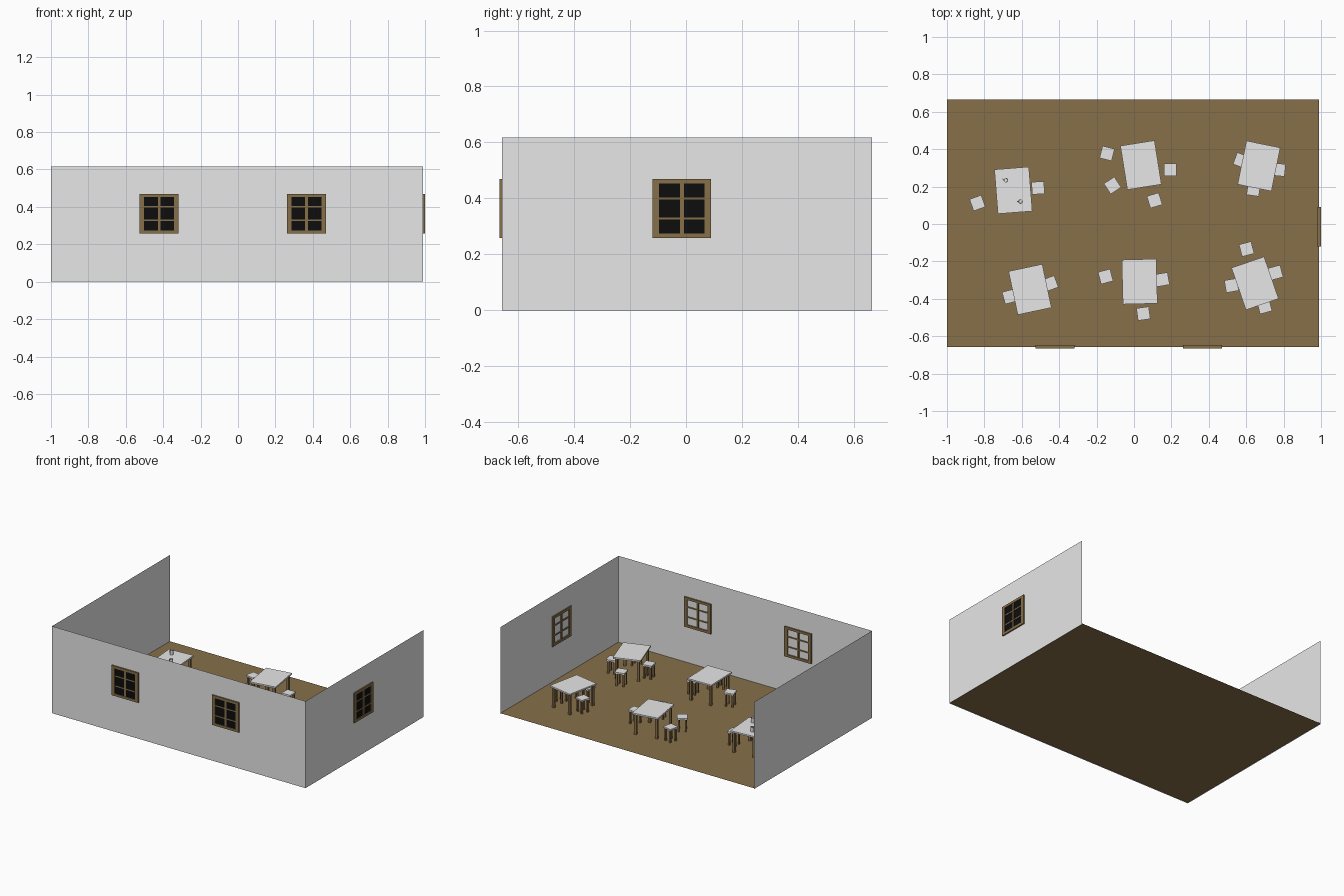
import bpy, bmesh, math
from mathutils import Matrix, Vector

if "Cube" in bpy.data.objects:
    bpy.data.objects.remove(bpy.data.objects["Cube"])


def material(name, rgb):
    m = bpy.data.materials.new(name)
    m.diffuse_color = (*rgb, 1)
    m.use_nodes = True
    m.node_tree.nodes["Principled BSDF"].inputs["Base Color"].default_value = m.diffuse_color
    return m


PLASTER = material("pale grey", (0.8, 0.8, 0.8))
WOOD = material("brown wood", (0.245, 0.16, 0.068))
GLASS = material("black glass", (0.004, 0.004, 0.004))


def finish(name, bm, mats, loc=(0, 0, 0), rot=0):
    me = bpy.data.meshes.new(name)
    bm.to_mesh(me)
    bm.free()
    for m in mats:
        me.materials.append(m)
    ob = bpy.data.objects.new(name, me)
    ob.location = loc
    ob.rotation_euler.z = math.radians(rot)
    bpy.context.collection.objects.link(ob)
    return ob


def box(bm, lo, hi, mat=0):
    lo, hi = Vector(lo), Vector(hi)
    before = set(bm.faces)
    bmesh.ops.create_cube(bm, size=1, matrix=Matrix.Translation((lo + hi) / 2)
                          @ Matrix.Diagonal((*(hi - lo), 1)))
    for f in bm.faces:
        if f not in before:
            f.material_index = mat


def sheet(name, corners, mat):
    bm = bmesh.new()
    bm.faces.new([bm.verts.new(c) for c in corners])
    finish(name, bm, [mat])


# room shell: single sheets, open at the back and top
X0, X1, Y0, Y1, H, FLOOR = -1.0, 0.99, -0.657, 0.665, 0.617, 0.005
sheet("floor", [(X0, Y0, FLOOR), (X1, Y0, FLOOR), (X1, Y1, FLOOR), (X0, Y1, FLOOR)], WOOD)
sheet("front_wall", [(X0, Y0, 0), (X1, Y0, 0), (X1, Y0, H), (X0, Y0, H)], PLASTER)
sheet("right_wall", [(X1, Y0, 0), (X1, Y1, 0), (X1, Y1, H), (X1, Y0, H)], PLASTER)
sheet("left_wall", [(X0, Y1, 0), (X0, Y0, 0), (X0, Y0, H), (X0, Y1, H)], PLASTER)


# windows: frame through the wall, dark pane on the outside only
def window(name, loc, rot):
    bm = bmesh.new()
    w, h, d = 0.105, 0.106, 0.009
    for s in (-1, 1):
        a, b = sorted((s * w, s * (w - 0.024)))
        box(bm, (a, -d, -h), (b, d, h))
        a, b = sorted((s * h, s * (h - 0.017)))
        box(bm, (-w + 0.024, -d, a), (w - 0.024, d, b))
        box(bm, (-w + 0.024, -0.006, s * 0.0355 - 0.004), (w - 0.024, 0.006, s * 0.0355 + 0.004))
    box(bm, (-0.007, -0.007, -h + 0.017), (0.007, 0.007, h - 0.017))
    box(bm, (-w + 0.024, -0.004, -h + 0.017), (w - 0.024, -0.002, h - 0.017), 1)
    finish(name, bm, [WOOD, GLASS], loc, rot)


window("front_window_left", (-0.422, Y0, 0.364), 0)
window("front_window_right", (0.366, Y0, 0.364), 0)
window("right_window", (X1, -0.015, 0.364), 90)


# tables and stools: slab on four square legs
def furniture(name, x, y, rot, w, l, h, slab, leg, inset):
    bm = bmesh.new()
    box(bm, (-w / 2, -l / 2, h - slab), (w / 2, l / 2, h))
    for sx in (-1, 1):
        for sy in (-1, 1):
            cx, cy = sx * (w / 2 - inset), sy * (l / 2 - inset)
            box(bm, (cx - leg, cy - leg, 0), (cx + leg, cy + leg, h - slab), 1)
    finish(name, bm, [PLASTER, WOOD], (x, y, FLOOR), rot)


TABLE_H = 0.155
tables = [(-0.645, 0.18, 4.5), (0.037, 0.315, 9), (0.668, 0.31, -11.5),
          (-0.556, -0.35, 12), (0.03, -0.308, 1.5), (0.647, -0.317, 19)]
for x, y, r in tables:
    furniture("table", x, y, r, 0.185, 0.238, TABLE_H, 0.011, 0.008, 0.018)

stools = [(-0.513, 0.193, 4), (-0.837, 0.112, 20),
          (-0.144, 0.377, -14), (-0.115, 0.206, 33), (0.195, 0.291, 0), (0.11, 0.126, 17),
          (0.572, 0.34, -20), (0.775, 0.29, -6), (0.639, 0.185, -8),
          (-0.665, -0.388, 15), (-0.447, -0.318, 20),
          (-0.152, -0.281, 15), (0.152, -0.297, 10), (0.05, -0.479, 8),
          (0.602, -0.134, 15), (0.757, -0.26, 15), (0.521, -0.329, 10), (0.698, -0.441, 15)]
for x, y, r in stools:
    furniture("stool", x, y, r, 0.067, 0.067, 0.1, 0.011, 0.0055, 0.011)


# mugs: open lathe profile with a loop handle
def mug(x, y, rot):
    bm = bmesh.new()
    prof = [(0, 0), (0.011, 0), (0.012, 0.034), (0.010, 0.034), (0.009, 0.004), (0, 0.004)]
    vs = [bm.verts.new((r, 0, z)) for r, z in prof]
    es = [bm.edges.new(p) for p in zip(vs, vs[1:])]
    bmesh.ops.spin(bm, geom=vs + es, cent=(0, 0, 0), axis=(0, 0, 1),
                   angle=2 * math.pi, steps=12)
    bmesh.ops.remove_doubles(bm, verts=bm.verts, dist=1e-5)
    bmesh.ops.recalc_face_normals(bm, faces=bm.faces)
    for lo, hi in (((0.011, 0.007), (0.019, 0.011)), ((0.011, 0.024), (0.019, 0.028)),
                   ((0.017, 0.011), (0.019, 0.024))):
        box(bm, (lo[0], -0.002, lo[1]), (hi[0], 0.002, hi[1]))
    finish("mug", bm, [PLASTER], (x, y, FLOOR + TABLE_H), rot)


mug(-0.685, 0.234, 160)
mug(-0.607, 0.12, 180)
